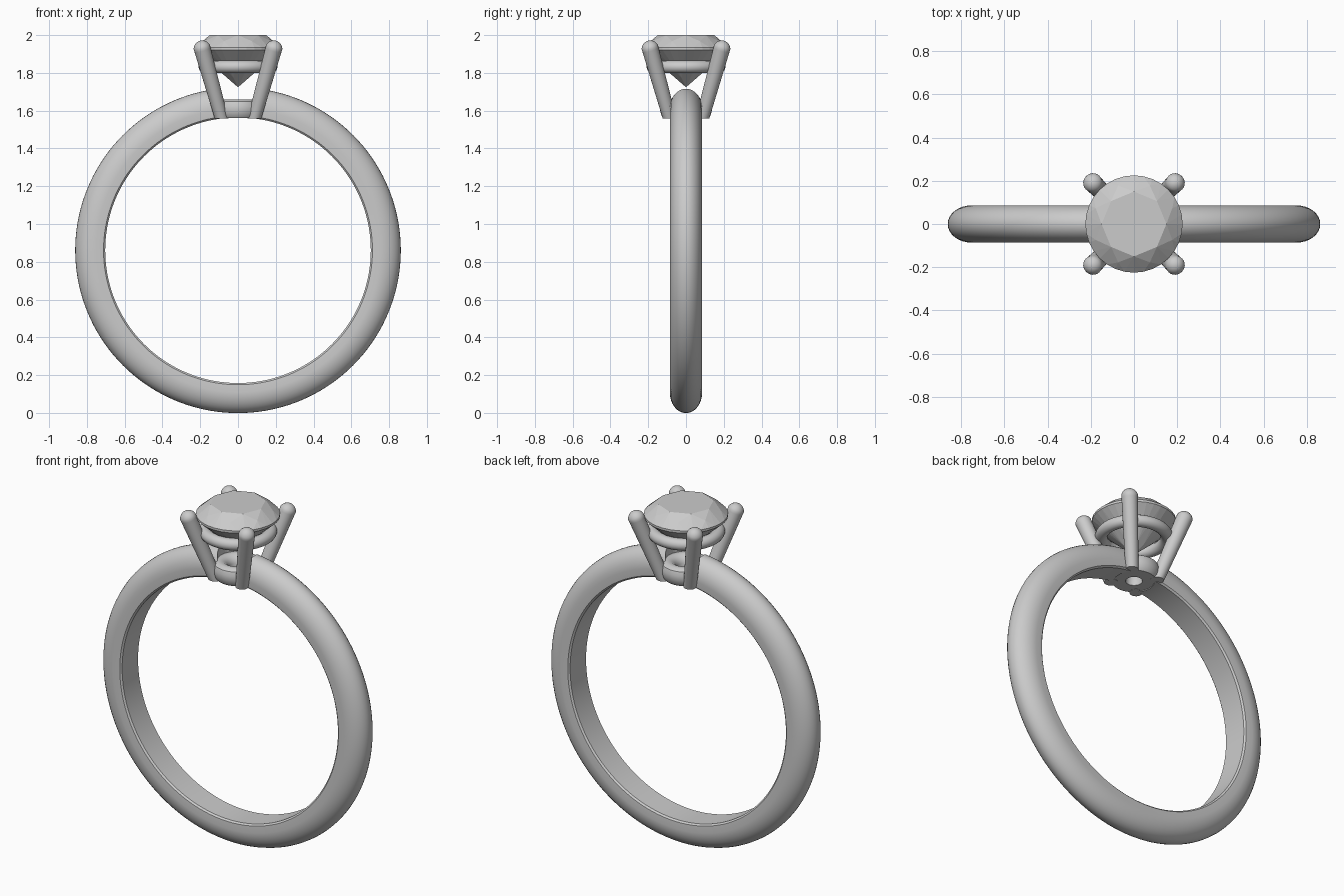
import bpy, bmesh
from math import sin, cos, pi, radians
from mathutils import Vector, Matrix

if "Cube" in bpy.data.objects:
    bpy.data.objects.remove(bpy.data.objects["Cube"])

BAND_Z = 0.861


def add_object(name, bm, smooth=True):
    bmesh.ops.recalc_face_normals(bm, faces=bm.faces)
    mesh = bpy.data.meshes.new(name)
    bm.to_mesh(mesh)
    bm.free()
    ob = bpy.data.objects.new(name, mesh)
    bpy.context.collection.objects.link(ob)
    if smooth:
        bpy.ops.object.select_all(action='DESELECT')
        ob.select_set(True)
        bpy.context.view_layer.objects.active = ob
        bpy.ops.object.shade_smooth_by_angle(angle=radians(35))
    return ob


def revolve(name, profile, steps, axis, z):
    """Spin a closed (radius, offset) profile around the y or z axis."""
    bm = bmesh.new()
    rings = []
    for i in range(steps):
        c, s = cos(2 * pi * i / steps), sin(2 * pi * i / steps)
        rings.append([bm.verts.new((r * c, h, z + r * s) if axis == 'Y'
                                   else (r * c, r * s, z + h)) for r, h in profile])
    n = len(profile)
    for i in range(steps):
        a, b = rings[i], rings[(i + 1) % steps]
        for j in range(n):
            k = (j + 1) % n
            bm.faces.new((a[j], a[k], b[k], b[j]))
    return add_object(name, bm)


def oval(r, rx, h, n):
    return [(r + rx * cos(2 * pi * i / n), h * sin(2 * pi * i / n)) for i in range(n)]


# band: flat inside, domed outside
dome = [(0.752 + 0.11 * cos(t), 0.086 * sin(t)) for t in
        [-pi / 2 + pi * i / 16 for i in range(17)]]
band = revolve("band", [(0.703, -0.074), (0.712, -0.083)] + dome
               + [(0.712, 0.083), (0.703, 0.074)], 144, 'Y', BAND_Z)

# gap in the band where the head sits
bm = bmesh.new()
bmesh.ops.create_cone(bm, cap_ends=True, segments=48, radius1=0.11, radius2=0.11,
                      depth=0.5, matrix=Matrix.Translation((0, 0, 1.7)))
cutter = add_object("head_cutter", bm, False)
cutter.hide_render = True
cutter.hide_viewport = True
cut = band.modifiers.new("head_gap", 'BOOLEAN')
cut.operation = 'DIFFERENCE'
cut.solver = 'EXACT'
cut.object = cutter

# collars of the head
revolve("lower_collar", [(0.045, 0.0), (0.118, 0.0), (0.13, 0.015), (0.137, 0.04),
                         (0.138, 0.065), (0.13, 0.088), (0.112, 0.1), (0.085, 0.1),
                         (0.06, 0.085), (0.045, 0.06)], 48, 'Z', 1.56)
revolve("upper_collar", oval(0.175, 0.034, 0.033, 16), 64, 'Z', 1.832)

# four leaning prongs with round tips
for sx, sy, name in ((1, -1, "front_right"), (-1, -1, "front_left"),
                     (1, 1, "back_right"), (-1, 1, "back_left")):
    foot = Vector((sx * 0.076, sy * 0.076, 1.52))
    tip = Vector((sx * 0.189, sy * 0.189, 1.926))
    turn = (tip - foot).to_track_quat('Z', 'Y').to_matrix().to_4x4()
    length = (tip - foot).length
    bm = bmesh.new()
    rows = [(0.034, 0), (0.044, length)]
    rows += [(0.046 * cos(a), length + 0.046 * sin(a)) for a in
             [radians(d) for d in (15, 30, 45, 60, 75)]]
    prev = None
    for r, h in rows:
        ring = [bm.verts.new((r * cos(pi * i / 12), r * sin(pi * i / 12), h))
                for i in range(24)]
        if prev:
            for i in range(24):
                k = (i + 1) % 24
                bm.faces.new((prev[i], prev[k], ring[k], ring[i]))
        prev = ring
    top = bm.verts.new((0, 0, length + 0.046))
    for i in range(24):
        bm.faces.new((prev[i], prev[(i + 1) % 24], top))
    bm.transform(Matrix.Translation(foot) @ turn)
    # trim the foot flush with the inside of the band
    geom = bm.verts[:] + bm.edges[:] + bm.faces[:]
    bmesh.ops.bisect_plane(bm, geom=geom, plane_co=(0, 0, 1.559),
                           plane_no=(0, 0, 1), clear_inner=True)
    bmesh.ops.holes_fill(bm, edges=[e for e in bm.edges if e.is_boundary], sides=0)
    add_object(name + "_prong", bm)

# brilliant-cut stone: hull of the table, crown, girdle, pavilion and culet points
bm = bmesh.new()
for count, r, z, shift in ((8, 0.15, 2.0, 0), (8, 0.192, 1.968, 0.5),
                           (32, 0.225, 1.935, 0), (32, 0.225, 1.922, 0),
                           (8, 0.06, 1.772, 0.5), (1, 0, 1.724, 0)):
    for i in range(count):
        a = 2 * pi * (i + shift) / count
        bm.verts.new((r * cos(a), r * sin(a), z))
hull = bmesh.ops.convex_hull(bm, input=bm.verts)
bmesh.ops.delete(bm, geom=list({g for g in hull["geom_interior"]
                                if isinstance(g, bmesh.types.BMVert)}), context='VERTS')
bmesh.ops.dissolve_limit(bm, angle_limit=radians(1), verts=bm.verts, edges=bm.edges)
add_object("stone", bm, False)
